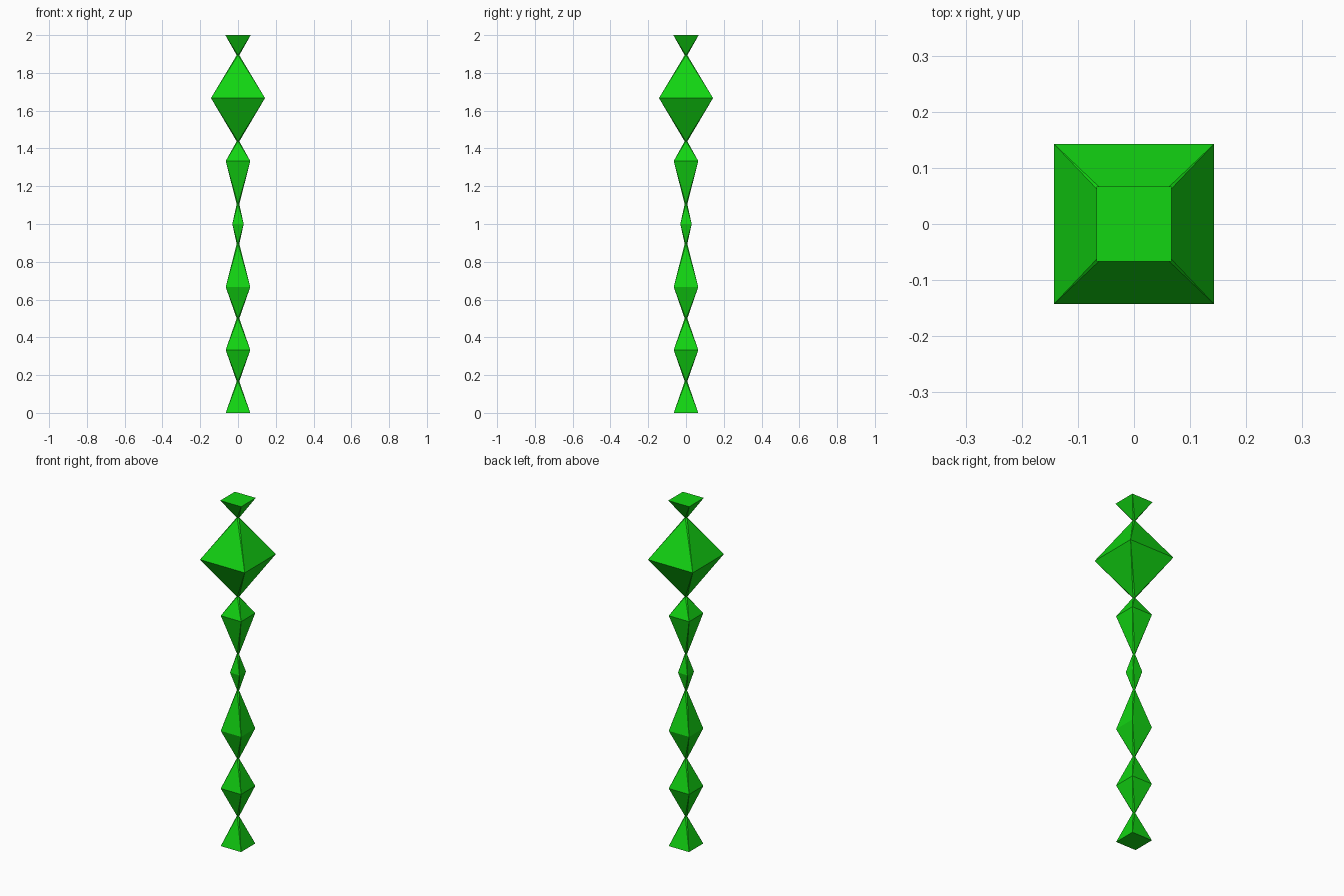
import bpy
import bmesh
from mathutils import Vector

if "Cube" in bpy.data.objects:
    bpy.data.objects.remove(bpy.data.objects["Cube"])

green = bpy.data.materials.new("bright green")
green.diffuse_color = (0.006, 0.66, 0.006, 1)
green.use_nodes = True
green.node_tree.nodes["Principled BSDF"].inputs["Base Color"].default_value = green.diffuse_color

STEP = 1 / 3                                            # height between wide rings
HALF = [0.065, 0.065, 0.065, 0.03, 0.065, 0.143, 0.067]  # half widths, bottom to top
WAIST = 0.007                                           # radius of the pinched necks

bm = bmesh.new()


def ring(points, z):
    return [bm.verts.new((x, y, z)) for x, y in points]


def square(h):
    return ring_points(h, [(-1, -1), (1, -1), (1, 1), (-1, 1)])


def diamond(r):
    return ring_points(r, [(0, -1), (1, 0), (0, 1), (-1, 0)])


def ring_points(s, signs):
    return [(s * x, s * y) for x, y in signs]


def pyramid(base, neck):
    # four main facets plus thin corner facets up to the slightly turned neck
    for i in range(4):
        j = (i + 1) % 4
        bm.faces.new((base[i], base[j], neck[i]))
        bm.faces.new((base[j], neck[j], neck[i]))


# wide square rings pinched together at necks, like a string of gems
prev = ring(square(HALF[0]), 0)
bm.faces.new(prev)
for k in range(1, len(HALF)):
    a, b = HALF[k - 1], HALF[k]
    neck = ring(diamond(WAIST), STEP * (k - 1 + a / (a + b)))
    cur = ring(square(b), STEP * k)
    pyramid(prev, neck)
    pyramid(cur, neck)
    prev = cur
bm.faces.new(prev)
bmesh.ops.recalc_face_normals(bm, faces=bm.faces)

mesh = bpy.data.meshes.new("faceted_spire")
bm.to_mesh(mesh)
bm.free()
mesh.materials.append(green)
spire = bpy.data.objects.new("faceted_spire", mesh)
bpy.context.collection.objects.link(spire)
